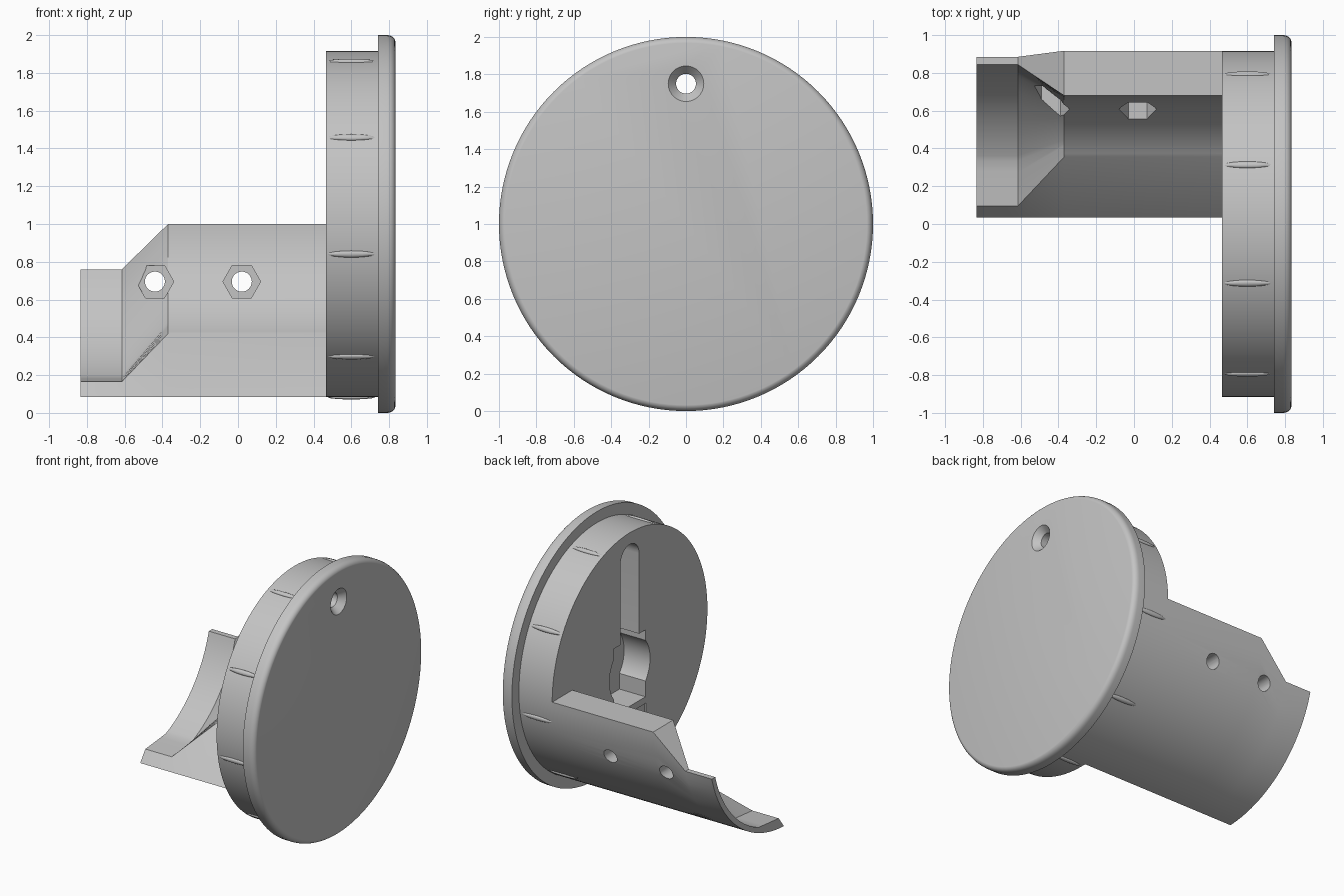
import bpy, bmesh, math
from mathutils import Matrix, Vector

cube = bpy.data.objects.get("Cube")
if cube:
    bpy.data.objects.remove(cube, do_unlink=True)

grey = bpy.data.materials.new("light_grey")
grey.use_nodes = True
COLOUR = (0.55, 0.55, 0.55, 1)
grey.diffuse_color = COLOUR
grey.node_tree.nodes["Principled BSDF"].inputs["Base Color"].default_value = COLOUR

R = 0.917          # plug radius
BACK = 0.465       # back face of the plug
AXIS_Z = 1.0


def finish(name, bm):
    bmesh.ops.recalc_face_normals(bm, faces=bm.faces)
    mesh = bpy.data.meshes.new(name)
    bm.to_mesh(mesh)
    bm.free()
    ob = bpy.data.objects.new(name, mesh)
    bpy.context.collection.objects.link(ob)
    mesh.materials.append(grey)
    return ob


def loft(name, rings, closed=False):
    """Skin a list of equal-length point rings and cap (or close) the ends."""
    bm = bmesh.new()
    loops = [[bm.verts.new(p) for p in ring] for ring in rings]
    n = len(loops[0])
    for a, b in zip(loops, loops[1:]):
        for i in range(n):
            j = (i + 1) % n
            bm.faces.new((a[i], a[j], b[j], b[i]))
    bm.faces.new(loops[0])
    bm.faces.new(loops[-1])
    return finish(name, bm)


def turned(name, profile, y=0, z=AXIS_Z, sides=128):
    """Turn (x, radius) points about an axis parallel to x."""
    angles = [2 * math.pi * i / sides for i in range(sides)]
    return loft(name, [[(x, y + r * math.cos(a), z + r * math.sin(a)) for a in angles]
                       for x, r in profile])


def prism_x(name, outline, x0, x1):
    return loft(name, [[(x, y, z) for y, z in outline] for x in (x0, x1)])


def prism_y(name, cx, cz, r, sides, y0, y1):
    angles = [2 * math.pi * i / sides for i in range(sides)]
    return loft(name, [[(cx + r * math.cos(a), y, cz + r * math.sin(a)) for a in angles]
                       for y in (y0, y1)])


def rect(w, z0, z1):
    return [(-w, z0), (w, z0), (w, z1), (-w, z1)]


def cut(target, cutter):
    cutter.hide_render = True
    mod = target.modifiers.new("cut", 'BOOLEAN')
    mod.operation = 'DIFFERENCE'
    mod.solver = 'EXACT'
    mod.object = cutter
    bpy.context.view_layer.objects.active = target
    bpy.ops.object.modifier_apply(modifier=mod.name)
    bpy.data.objects.remove(cutter, do_unlink=True)


def smooth(ob, degrees=28):
    bpy.ops.object.select_all(action='DESELECT')
    ob.select_set(True)
    bpy.context.view_layer.objects.active = ob
    bpy.ops.object.shade_smooth_by_angle(angle=math.radians(degrees))


# Round cap: plug and flange with a rounded front rim
rim = [(0.79 + 0.043 * math.sin(t), 0.965 + 0.035 * math.cos(t))
       for t in [math.radians(15 * k) for k in range(6)]]
cap = turned("cap", [(BACK, R), (0.74, R), (0.74, 1.0)] + rim + [(0.833, 0.968)])

# Keyhole recess in the back of the cap
POCKET = 0.68
slot_top = [(0.11 * math.cos(math.pi * k / 16), 1.72 + 0.11 * math.sin(math.pi * k / 16))
            for k in range(17)]
cut(cap, prism_x("slot_cutter", [(-0.11, 1.0), (0.11, 1.0)] + slot_top, BACK - 0.1, POCKET))
cut(cap, prism_x("block_cutter", rect(0.185, 0.62, 1.12), BACK - 0.1, POCKET))
cut(cap, turned("round_cutter", [(BACK - 0.1, 0.24), (POCKET, 0.24)], z=0.89, sides=48))

# Shallow label recess under the keyhole
cut(cap, prism_x("label_cutter", rect(0.19, 0.4, 0.57), BACK - 0.1, BACK + 0.012))

# Countersunk screw hole near the top
cut(cap, turned("screw_cutter", [(0.6, 0.053), (0.785, 0.053), (0.833, 0.095), (0.9, 0.095)],
                z=1.75, sides=40))
smooth(cap)

# Nine slim grip ribs around the plug
bm = bmesh.new()
for k in range(9):
    a = math.radians(-90 + 40 * k)
    spot = Vector((0.6, R * math.cos(a), AXIS_Z + R * math.sin(a)))
    m = Matrix.Translation(spot) @ Matrix.Rotation(a, 4, 'X') @ Matrix.Diagonal((0.125, 0.012, 0.018, 1))
    bmesh.ops.create_uvsphere(bm, u_segments=12, v_segments=8, radius=1, matrix=m)
ribs = finish("grip_ribs", bm)
smooth(ribs, 60)

# Curved arm: thick section by the cap, tapering to a thin trough at the end
N = 32


def arc(r, a0, a1, n):
    """Points from angle a0 to a1, measured up from straight down towards +y."""
    return [(r * math.sin(a0 + (a1 - a0) * i / (n - 1)),
             AXIS_Z - r * math.cos(a0 + (a1 - a0) * i / (n - 1))) for i in range(n)]


start = math.asin(0.034 / R)
thick = arc(R, start, math.pi / 2, N) + arc(0.68, math.pi / 2, math.atan2(0.355, 0.58), N)
ledge = [(0.335 - 0.24 * i / 4, 0.188 - 0.023 * i / 4) for i in range(1, 5)]
thin = (arc(R, start, math.acos(0.24 / R), N)
        + arc(0.878, math.acos(0.24 / 0.878), math.asin(0.335 / 0.878), N - 4) + ledge)
arm = loft("arm", [[(x, y, z) for y, z in section] for x, section in
                   ((BACK + 0.003, thick), (-0.37, thick), (-0.615, thin), (-0.833, thin))])

# Bolt holes with hexagonal nut pockets
for x in (-0.44, 0.02):
    cut(arm, prism_y("nut_cutter", x, 0.695, 0.1, 6, 0.2, 0.73))
    cut(arm, prism_y("bolt_cutter", x, 0.695, 0.053, 32, 0.2, 1.2))
smooth(arm)
